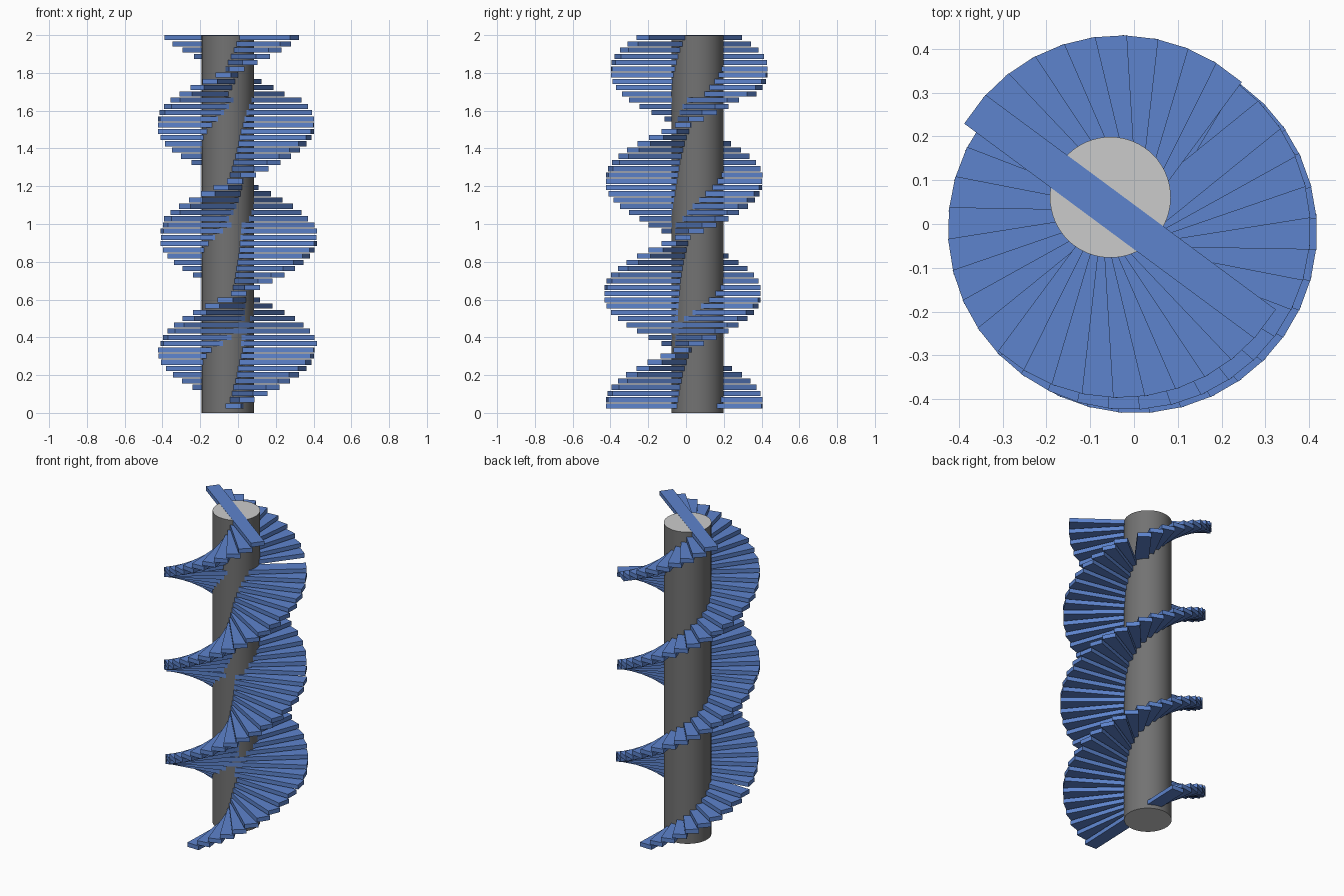
import bpy, bmesh, math
from mathutils import Matrix, Vector

if "Cube" in bpy.data.objects:
    bpy.data.objects.remove(bpy.data.objects["Cube"])


def material(name, rgb):
    m = bpy.data.materials.new(name)
    m.diffuse_color = (*rgb, 1)
    m.use_nodes = True
    m.node_tree.nodes["Principled BSDF"].inputs["Base Color"].default_value = m.diffuse_color
    return m


blue = material("step blue", (0.11, 0.23, 0.61))
dark = material("column grey", (0.17, 0.17, 0.17))
light = material("cap light grey", (0.60, 0.60, 0.60))


def finish(bm, name, mats):
    me = bpy.data.meshes.new(name)
    bm.to_mesh(me)
    bm.free()
    for m in mats:
        me.materials.append(m)
    ob = bpy.data.objects.new(name, me)
    bpy.context.collection.objects.link(ob)
    return ob


# Off-centre round column with pale end caps
bm = bmesh.new()
bmesh.ops.create_cone(bm, cap_ends=True, segments=64, radius1=0.138, radius2=0.138,
                      depth=1.999, matrix=Matrix.Translation((-0.054, 0.061, 0.9995)))
for f in bm.faces:
    cap = abs(f.normal.z) > 0.5
    f.material_index = 1 if cap else 0
    f.smooth = not cap
finish(bm, "column", [dark, light])

# Flights of full-width treads: (name, count, top angle, centre x, centre y), listed from the top
LENGTH, WIDTH, THICK = 0.825, 0.082, 0.027
RISE = 1.95 / 59
flights = [
    ("top_flight", 10, 143.5, -0.032, 0.017),
    ("upper_flight", 20, 39, -0.011, -0.010),
    ("lower_flight", 20, -160, 0.004, -0.018),
    ("bottom_flight", 10, -362, -0.010, -0.010),
]
z = 2.0 - THICK / 2
for name, count, angle, cx, cy in flights:
    bm = bmesh.new()
    for k in range(count):
        mat = (Matrix.Translation((cx, cy, z))
               @ Matrix.Rotation(math.radians(angle - 10 * k), 4, 'Z')
               @ Matrix.Diagonal((LENGTH, WIDTH, THICK, 1)))
        bmesh.ops.create_cube(bm, size=1, matrix=mat)
        z -= RISE
    finish(bm, name, [blue])
